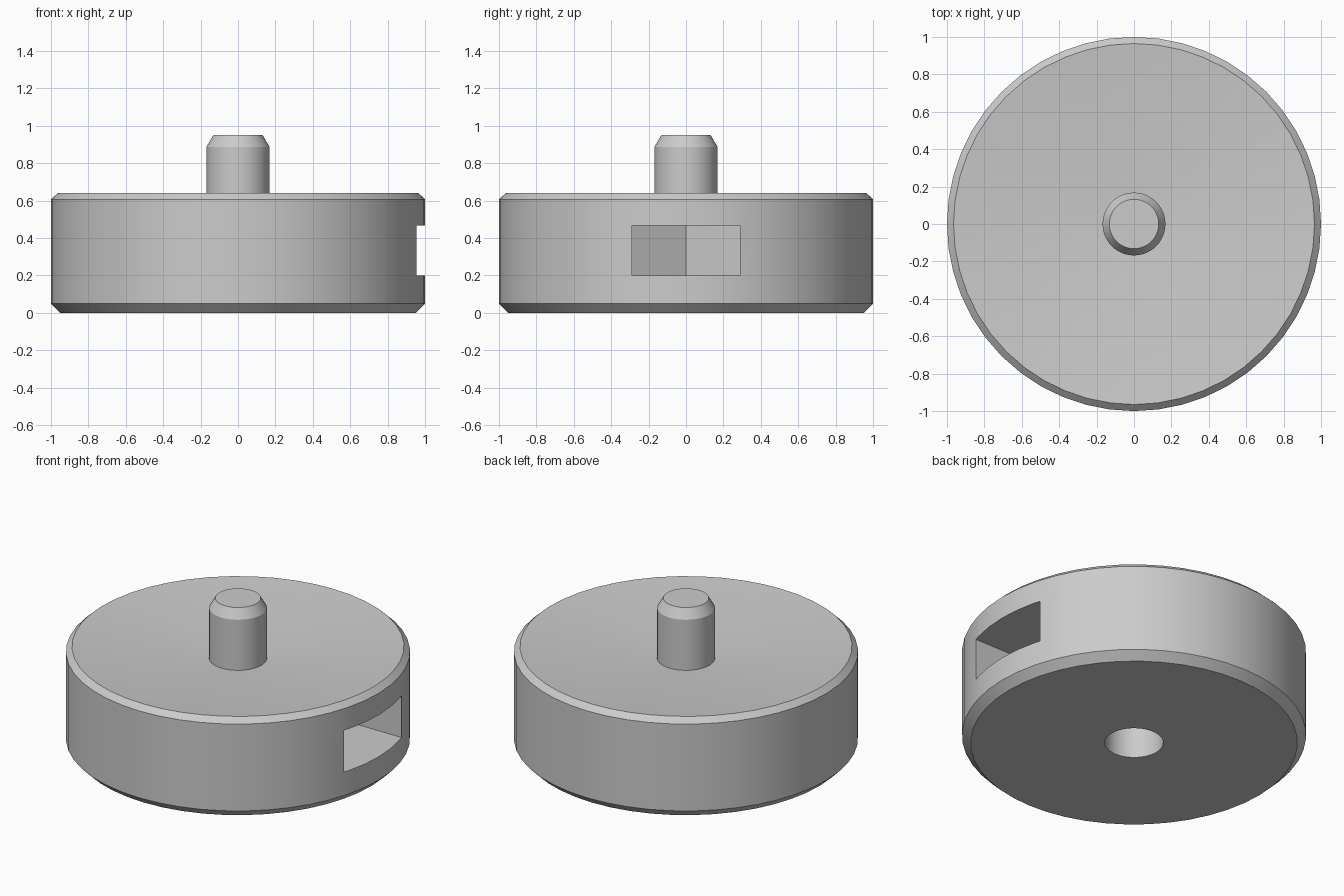
import bpy
import bmesh
import math

cube = bpy.data.objects.get("Cube")
if cube:
    bpy.data.objects.remove(cube, do_unlink=True)

SIDES = 48
GREY = (0.6, 0.6, 0.6, 1.0)

plain_grey = bpy.data.materials.new("plain_grey")
plain_grey.use_nodes = True
plain_grey.diffuse_color = GREY
plain_grey.node_tree.nodes["Principled BSDF"].inputs["Base Color"].default_value = GREY


def add_object(name, bm):
    bmesh.ops.recalc_face_normals(bm, faces=bm.faces)
    mesh = bpy.data.meshes.new(name)
    bm.to_mesh(mesh)
    bm.free()
    mesh.materials.append(plain_grey)
    obj = bpy.data.objects.new(name, mesh)
    bpy.context.collection.objects.link(obj)
    return obj


def turned(name, profile):
    """Solid of revolution from (radius, height) points, capped at both ends."""
    bm = bmesh.new()
    rings = []
    for r, z in profile:
        angles = [math.tau * i / SIDES for i in range(SIDES)]
        rings.append([bm.verts.new((r * math.cos(a), r * math.sin(a), z)) for a in angles])
    for low, high in zip(rings, rings[1:]):
        for i in range(SIDES):
            j = (i + 1) % SIDES
            bm.faces.new((low[i], low[j], high[j], high[i]))
    bm.faces.new(rings[0][::-1])
    bm.faces.new(rings[-1])
    return add_object(name, bm)


def prism(name, outline, bottom, top):
    bm = bmesh.new()
    face = bm.faces.new([bm.verts.new((x, y, bottom)) for x, y in outline])
    extruded = bmesh.ops.extrude_face_region(bm, geom=[face])["geom"]
    verts = [v for v in extruded if isinstance(v, bmesh.types.BMVert)]
    bmesh.ops.translate(bm, verts=verts, vec=(0, 0, top - bottom))
    return add_object(name, bm)


def select_only(obj):
    bpy.ops.object.select_all(action='DESELECT')
    obj.select_set(True)
    bpy.context.view_layer.objects.active = obj


def cut(target, cutter):
    cutter.hide_render = True
    mod = target.modifiers.new("cut", 'BOOLEAN')
    mod.operation = 'DIFFERENCE'
    mod.solver = 'EXACT'
    mod.object = cutter
    select_only(target)
    bpy.ops.object.modifier_apply(modifier=mod.name)
    bpy.data.objects.remove(cutter, do_unlink=True)


# Chamfered disc, its top dished down towards the peg
disc = turned("disc_body", [(0.95, 0), (1, 0.05), (1, 0.607), (0.965, 0.64), (0.16, 0.563)])

# Side slot with a hexagonal inner end
half = 0.29
corner = half / math.cos(math.radians(30))
slot = prism("slot_cutter",
             [(1.2, -half), (1.2, half), (-corner / 2, half),
              (-corner, 0), (-corner / 2, -half)], 0.2, 0.467)
cut(disc, slot)

# Bore from the underside into the slot
cut(disc, turned("bore_cutter", [(0.17, -0.1), (0.17, 0.3)]))

# Chamfered peg rising from the dish
peg = turned("top_peg", [(0.168, 0.54), (0.168, 0.888), (0.132, 0.95)])

for part in (disc, peg):
    select_only(part)
    bpy.ops.object.shade_smooth_by_angle(angle=math.radians(25))
